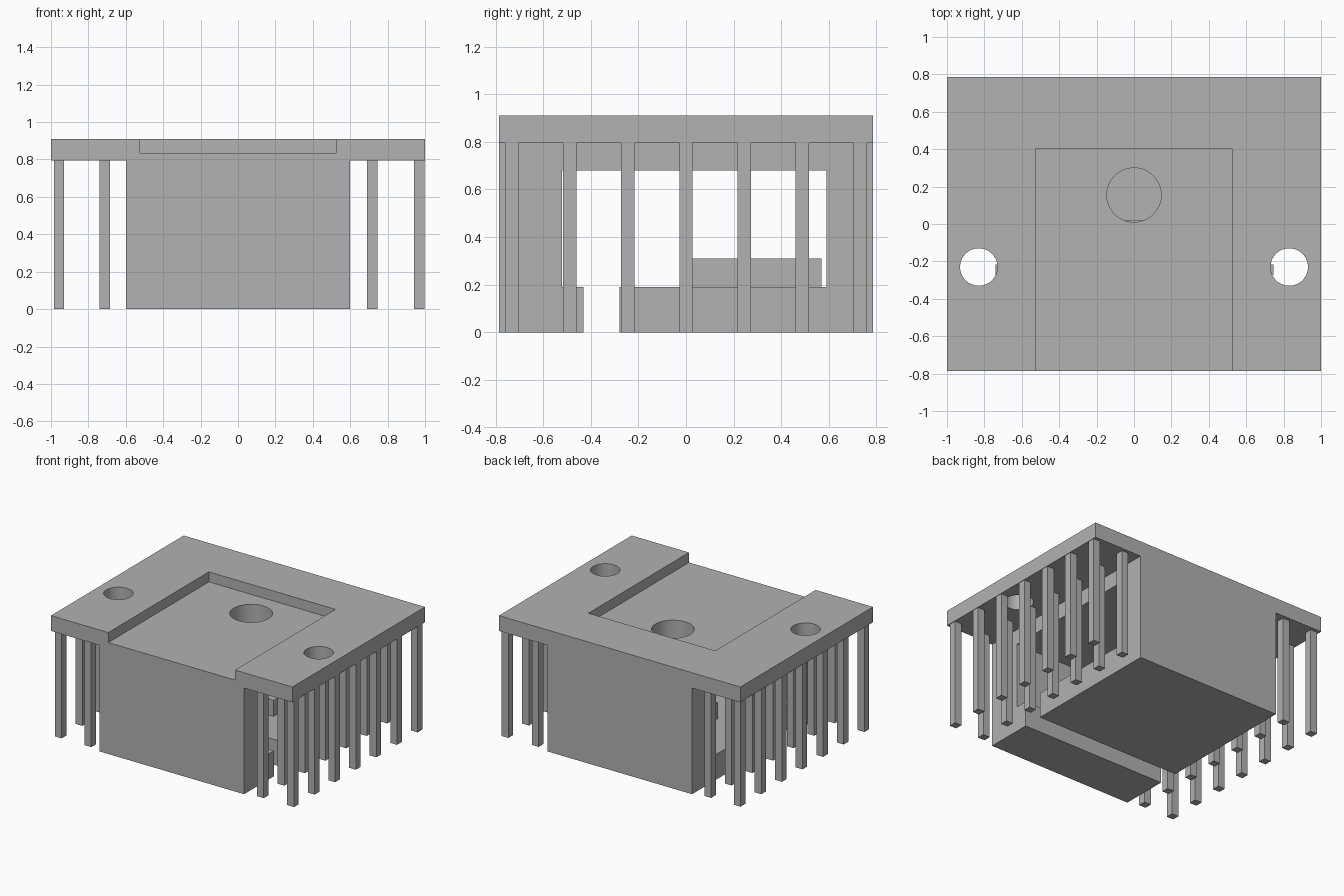
import bpy
import bmesh

if "Cube" in bpy.data.objects:
    bpy.data.objects.remove(bpy.data.objects["Cube"], do_unlink=True)

grey = bpy.data.materials.new("plain grey")
grey.use_nodes = True
colour = (0.445, 0.445, 0.445, 1)
grey.diffuse_color = colour
grey.node_tree.nodes["Principled BSDF"].inputs["Base Color"].default_value = colour


def add_object(name, bm):
    bmesh.ops.recalc_face_normals(bm, faces=bm.faces)
    mesh = bpy.data.meshes.new(name)
    bm.to_mesh(mesh)
    bm.free()
    mesh.materials.append(grey)
    obj = bpy.data.objects.new(name, mesh)
    bpy.context.scene.collection.objects.link(obj)
    return obj


def box(name, x, y, z):
    bm = bmesh.new()
    bmesh.ops.create_cube(bm, size=1)
    for v in bm.verts:
        for i, (low, high) in enumerate((x, y, z)):
            v.co[i] = low if v.co[i] < 0 else high
    return add_object(name, bm)


def cylinder(name, x, y, radius, low, high):
    bm = bmesh.new()
    bmesh.ops.create_cone(bm, cap_ends=True, segments=64, radius1=radius,
                          radius2=radius, depth=high - low)
    bmesh.ops.translate(bm, verts=bm.verts, vec=(x, y, (low + high) / 2))
    return add_object(name, bm)


def combine(target, tool, operation):
    """Apply a boolean and remove the tool object."""
    mod = target.modifiers.new(operation, 'BOOLEAN')
    mod.operation = operation
    mod.solver = 'EXACT'
    mod.object = tool
    bpy.ops.object.select_all(action='DESELECT')
    bpy.context.view_layer.objects.active = target
    target.select_set(True)
    bpy.ops.object.modifier_apply(modifier=mod.name)
    bpy.data.objects.remove(tool, do_unlink=True)


DEPTH = 0.785
PLATE_LOW, PLATE_TOP = 0.795, 0.91

# Housing: side outline with a through window and a slot in its floor
outline = [(-DEPTH, 0), (-0.43, 0), (-0.43, 0.19), (-0.52, 0.19),
           (-0.52, 0.68), (0.59, 0.68), (0.59, 0.19), (-0.28, 0.19),
           (-0.28, 0), (DEPTH, 0), (DEPTH, PLATE_LOW), (-DEPTH, PLATE_LOW)]
bm = bmesh.new()
side = bm.faces.new([bm.verts.new((-0.6, y, z)) for y, z in outline])
extruded = bmesh.ops.extrude_face_region(bm, geom=[side])
moved = [g for g in extruded["geom"] if isinstance(g, bmesh.types.BMVert)]
bmesh.ops.translate(bm, verts=moved, vec=(1.2, 0, 0))
housing = add_object("housing", bm)

# Top plate joined to the housing
plate = box("top_plate", (-1, 1), (-DEPTH, DEPTH), (PLATE_LOW, PLATE_TOP))
combine(housing, plate, 'UNION')

# Recess open to the front, aperture and two mounting holes
combine(housing, box("recess_cutter", (-0.525, 0.525), (-1, 0.405), (0.835, 1)),
        'DIFFERENCE')
combine(housing, cylinder("aperture_cutter", 0, 0.155, 0.145, 0.6, 1), 'DIFFERENCE')
for x in (-0.83, 0.83):
    combine(housing, cylinder("mounting_hole_cutter", x, -0.23, 0.1, 0.7, 1),
            'DIFFERENCE')
bpy.ops.object.shade_smooth_by_angle()

# Block resting on the floor inside the window
box("inner_block", (-0.28, 0.28), (0.02, 0.57), (0.19, 0.31))

# Two rows of pins on each side
for name, x in (("outer_right", -0.957), ("inner_right", -0.712),
                ("inner_left", 0.717), ("outer_left", 0.968)):
    for i in range(7):
        y = (i - 3) * 0.244
        box(f"{name}_pin_{i + 1}", (x - 0.028, x + 0.028),
            (y - 0.028, y + 0.028), (0, PLATE_LOW))
